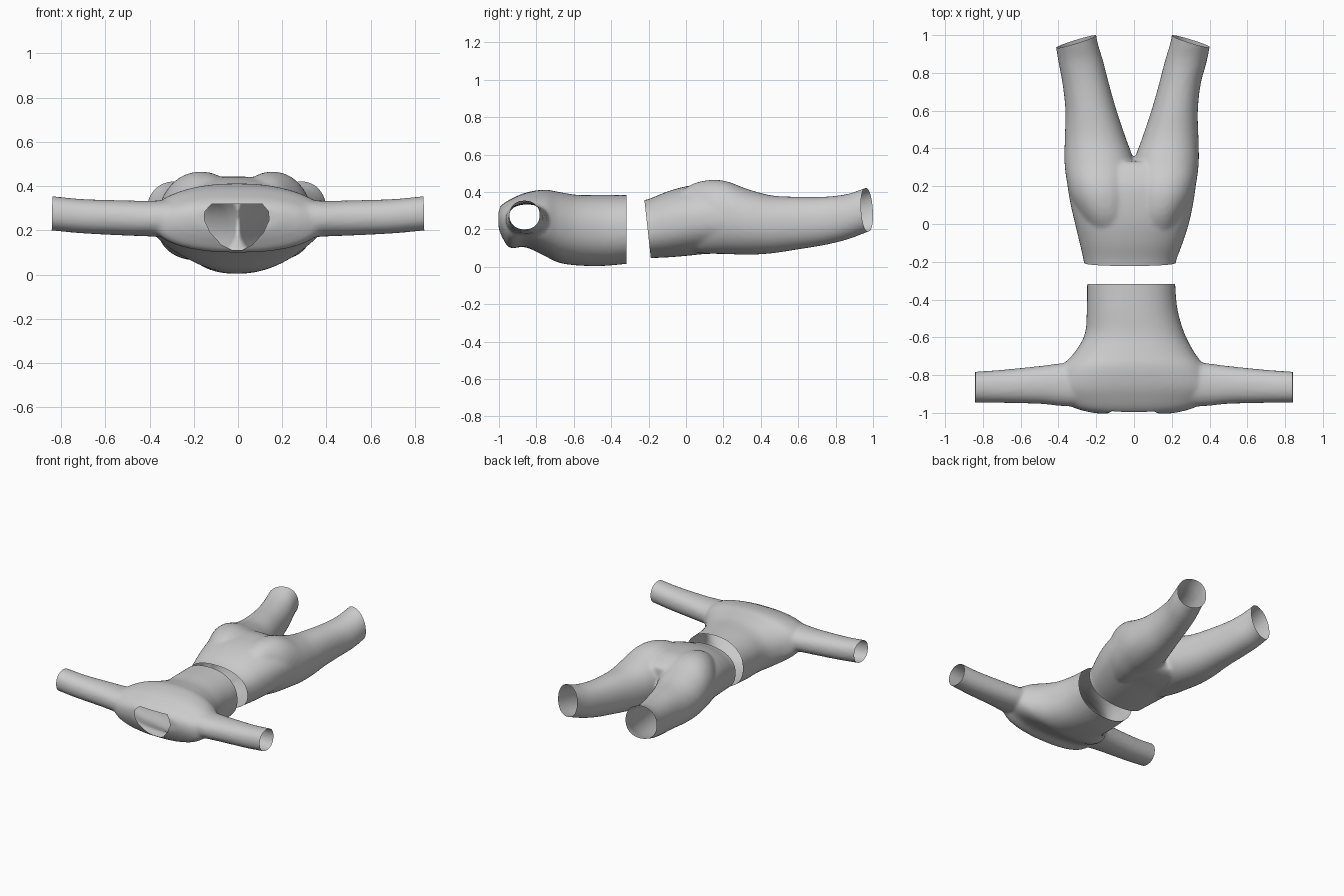
import bpy, bmesh
from math import cos, sin, pi, copysign
from mathutils import Vector

if "Cube" in bpy.data.objects:
    bpy.data.objects.remove(bpy.data.objects["Cube"])


def spline(rows, steps=6):
    """Catmull-Rom interpolation through the station rows."""
    out = []
    for i in range(len(rows) - 1):
        p0, p1, p2, p3 = (rows[max(i - 1, 0)], rows[i], rows[i + 1],
                          rows[min(i + 2, len(rows) - 1)])
        for s in range(steps):
            t = s / steps
            out.append([0.5 * (2 * b + (c - a) * t + (2 * a - 5 * b + 4 * c - d) * t * t
                               + (3 * b - a - 3 * c + d) * t ** 3)
                        for a, b, c, d in zip(p0, p1, p2, p3)])
    return out + [list(rows[-1])]


def loft(bm, stations, axis, power=2.0, mirror=False, n=48):
    """Closed tube; each station = (position, side_min, side_max, z_min, z_max)."""
    rings = []
    for pos, a0, a1, z0, z1 in spline(stations):
        ring = []
        for k in range(n):
            c, s = cos(2 * pi * k / n), sin(2 * pi * k / n)
            a = (a0 + a1) / 2 + (a1 - a0) / 2 * copysign(abs(c) ** (2 / power), c)
            z = (z0 + z1) / 2 + (z1 - z0) / 2 * copysign(abs(s) ** (2 / power), s)
            x, y = (a, pos) if axis == 'Y' else (pos, a)
            ring.append(bm.verts.new((-x if mirror else x, y, z)))
        rings.append(ring)
    faces = [bm.faces.new(rings[0]), bm.faces.new(rings[-1])]
    for r, q in zip(rings, rings[1:]):
        for k in range(n):
            j = (k + 1) % n
            faces.append(bm.faces.new((r[k], r[j], q[j], q[k])))
    bmesh.ops.recalc_face_normals(bm, faces=faces)


def fuse(bm, name, smooth):
    """Merge overlapping tubes into one soft skin and return it as an editable bmesh."""
    me = bpy.data.meshes.new(name)
    bm.to_mesh(me)
    bm.free()
    ob = bpy.data.objects.new(name, me)
    bpy.context.collection.objects.link(ob)
    m = ob.modifiers.new("Fuse", 'REMESH')
    m.mode, m.voxel_size = 'VOXEL', 0.012
    m = ob.modifiers.new("Soften", 'SMOOTH')
    m.factor, m.iterations = 0.5, smooth
    out = bmesh.new()
    out.from_object(ob, bpy.context.evaluated_depsgraph_get())
    ob.modifiers.clear()
    return ob, out


def trim(bm, co, no):
    """Open an end by cutting everything beyond a plane."""
    bmesh.ops.bisect_plane(bm, geom=bm.verts[:] + bm.edges[:] + bm.faces[:],
                           plane_co=co, plane_no=no, clear_outer=True)


def finish(ob, bm):
    bm.to_mesh(ob.data)
    bm.free()
    ob.data.polygons.foreach_set("use_smooth", [True] * len(ob.data.polygons))
    ob.data.update()


# Shirt: body and two sleeves
bm = bmesh.new()
loft(bm, [(-1.003, -.20, .20, .20, .31), (-.98, -.30, .30, .15, .335),
          (-.94, -.37, .37, .10, .36), (-.86, -.40, .40, .105, .395),
          (-.76, -.385, .375, .06, .412), (-.68, -.315, .32, .022, .40),
          (-.58, -.26, .268, .007, .384), (-.45, -.25, .23, .004, .384),
          (-.31, -.248, .218, .016, .383), (-.25, -.248, .218, .02, .383)], 'Y', 2.25)
for mir in (False, True):
    loft(bm, [(.12, -.97, -.72, .15, .36), (.36, -.965, -.735, .17, .335),
              (.50, -.952, -.752, .176, .335), (.70, -.947, -.772, .186, .341),
              (.84, -.945, -.782, .199, .354), (.90, -.945, -.784, .203, .356)],
         'X', 2.2, mir)
shirt, bm = fuse(bm, "shirt", 6)
trim(bm, (0, -.318, .2), (0, 1, 0))
for s in (1, -1):
    trim(bm, (s * .842, 0, .2), (s, 0, .02))

# Neck opening: slice the polygon's edges into the front, then remove the inside
neck = [(-.12, .318), (-.15, .285), (-.152, .245), (-.125, .19), (-.075, .135), (-.03, .112),
        (.02, .112), (.065, .135), (.115, .19), (.14, .245), (.138, .285), (.11, .318)]
sides = []
for (x0, z0), (x1, z1) in zip(neck, neck[1:] + neck[:1]):
    sides.append((Vector((x0, 0, z0)), Vector((z1 - z0, 0, x0 - x1)).normalized()))


def near_neck(f):
    c = f.calc_center_median()
    return c.y < -.86 and abs(c.x) < .2


for co, no in sides:
    fs = [f for f in bm.faces if near_neck(f)]
    es = list({e for f in fs for e in f.edges})
    vs = list({v for f in fs for v in f.verts})
    bmesh.ops.bisect_plane(bm, geom=vs + es + fs, plane_co=co, plane_no=no)
hole = [f for f in bm.faces if near_neck(f) and
        all((f.calc_center_median() - co).dot(no) < 0 for co, no in sides)]
if not hole:
    hole = [f for f in bm.faces if near_neck(f) and
            all((f.calc_center_median() - co).dot(no) > 0 for co, no in sides)]
bmesh.ops.delete(bm, geom=hole, context='FACES')
finish(shirt, bm)

# Trousers: pelvis and two legs
bm = bmesh.new()
loft(bm, [(-.28, -.262, .215, .035, .345), (-.20, -.266, .222, .045, .362),
          (-.10, -.288, .258, .05, .402), (0, -.312, .29, .058, .43),
          (.10, -.335, .312, .068, .442), (.20, -.352, .327, .072, .44),
          (.29, -.355, .33, .085, .41), (.33, -.34, .31, .11, .38)], 'Y', 2.3)
for mir in (False, True):
    d = .025 if mir else 0
    loft(bm, [(-.08, .02, .22, .12, .37), (.03, .005, .26 + d, .08, .44),
              (.13, -.005, .308 + d, .07, .464), (.22, -.005, .33 + d, .068, .456),
              (.33, 0, .343 + d, .064, .415), (.46, .045, .341 + d, .072, .381),
              (.60, .092, .338 + d, .093, .374), (.74, .132, .353 + d, .116, .374),
              (.86, .163, .385 + d * .6, .145, .388), (.95, .19, .402 + d * .5, .178, .418),
              (1.0, .20, .404 + d * .4, .195, .434), (1.06, .205, .405, .20, .44)],
         'Y', 2.15, mir)
trousers, bm = fuse(bm, "trousers", 5)
trim(bm, (0, -.205, .2), (0, -1, -.11))
for s in (1, -1):
    trim(bm, (s * .30, .966, .32), (s * .30, .95, .08))
finish(trousers, bm)
